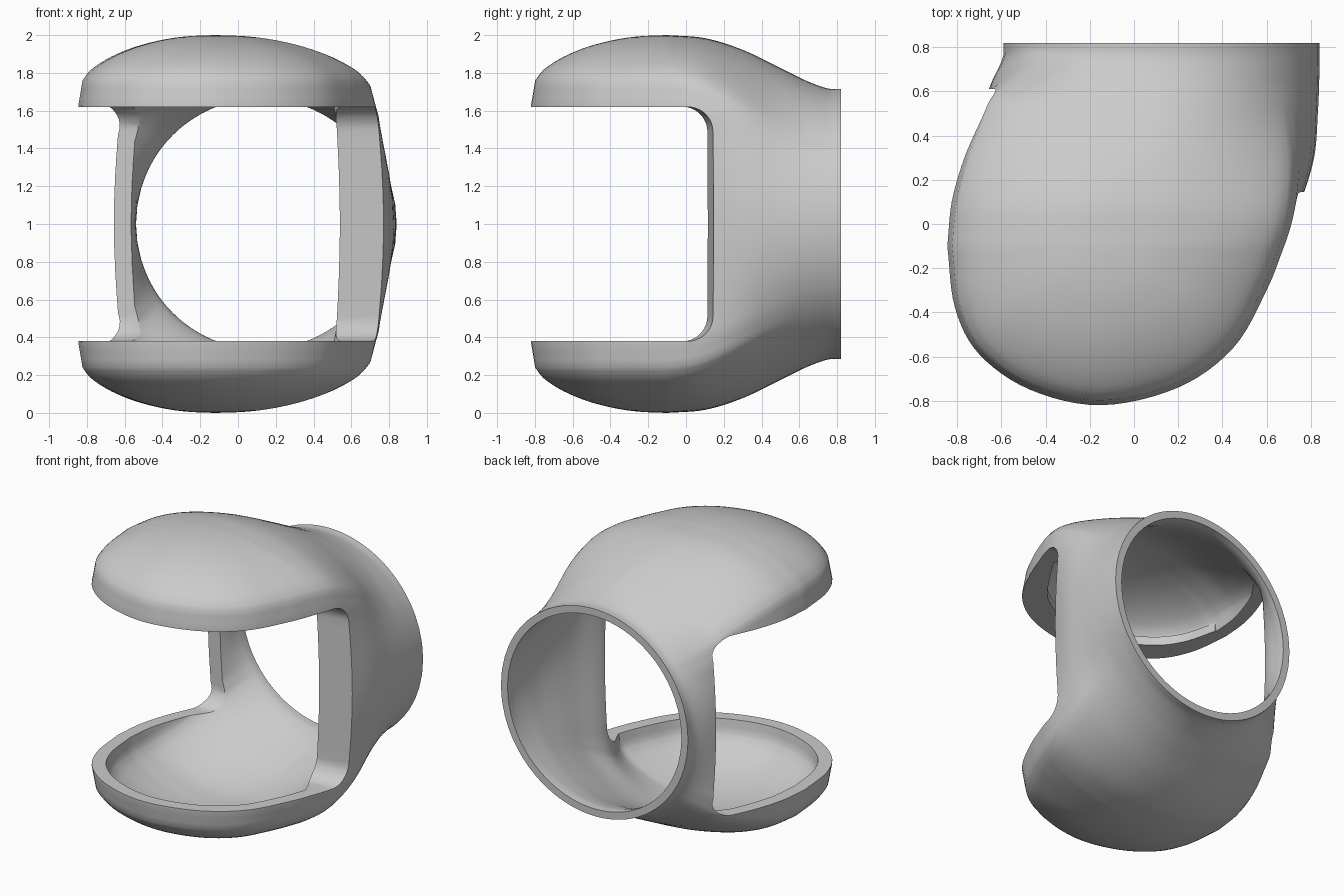
import bpy, bmesh, math
from mathutils import Vector

cube = bpy.data.objects.get("Cube")
if cube:
    bpy.data.objects.remove(cube)

APEX = Vector((-0.12, -0.1))
MID = 1.0


def curve(points, steps):
    """Smooth curve through points of any dimension."""
    p = [Vector(q) for q in points]
    p = [2 * p[0] - p[1]] + p + [2 * p[-1] - p[-2]]
    out = []
    for a, b, c, d in zip(p, p[1:], p[2:], p[3:]):
        for i in range(steps):
            t = i / steps
            out.append(b + (c - a) * (t / 2) + (2 * a - 5 * b + 4 * c - d) * (t * t / 2)
                       + (3 * b - a - 3 * c + d) * (t ** 3 / 2))
    return out + [p[-2]]


def ramp(x, lo, hi):
    t = min(max((x - lo) / (hi - lo), 0), 1)
    return t * t * (3 - 2 * t)


# Dome profile from mid height to the crown: width factor, height factor
PROFILE = ([Vector((1, z)) for z in (0, 0.15, 0.3, 0.42, 0.52, 0.58)]
           + curve([(1, 0.63), (0.97, 0.76)], 3)
           + curve([(0.97, 0.76), (0.91, 0.815), (0.8, 0.87), (0.67, 0.915),
                    (0.53, 0.95), (0.35, 0.98), (0.18, 0.995), (0, 1)], 3)[1:])

# Front half of the plan outline
FRONT = curve([(-0.845, -0.1), (-0.81, -0.38), (-0.7, -0.59), (-0.47, -0.75),
               (-0.15, -0.82), (0.2, -0.74), (0.45, -0.56), (0.6, -0.3),
               (0.68, -0.1)], 6)

# Stations towards the round collar: y, left x, right x, half height
OUTER = [(-0.1, -0.845, 0.68, 1), (0.1, -0.825, 0.755, 0.984), (0.3, -0.775, 0.815, 0.922),
         (0.5, -0.7, 0.832, 0.826), (0.64, -0.645, 0.838, 0.757),
         (0.75, -0.595, 0.84, 0.718), (0.82, -0.59, 0.84, 0.715)]
INNER = [(-0.1, -0.765, 0.59, 0.93), (0.1, -0.745, 0.535, 0.917), (0.3, -0.69, 0.65, 0.857),
         (0.5, -0.615, 0.74, 0.764), (0.64, -0.555, 0.775, 0.7),
         (0.75, -0.542, 0.79, 0.667), (0.82, -0.54, 0.79, 0.665)]


def section(y, left, right, height):
    """Closed loop that turns from the dome shape into a circle."""
    centre = APEX.x + (0.125 - APEX.x) * ramp(y, -0.1, 0.8)

    def spot(k, side, up):
        s, z = PROFILE[k]
        a = math.atan2(z, s)
        # the left side stays upright further back than the right
        roundness = ramp(y, -0.1, 0.66) if side > 0 else ramp(y, 0.53, 0.82)
        s += (math.cos(a) - s) * roundness
        z += (math.sin(a) - z) * roundness
        width = right - centre if side > 0 else centre - left
        return Vector((centre + side * s * width, y, MID + up * z * height))

    top = len(PROFILE) - 1
    return ([spot(k, 1, 1) for k in range(top + 1)]
            + [spot(k, -1, 1) for k in range(top - 1, -1, -1)]
            + [spot(k, -1, -1) for k in range(1, top + 1)]
            + [spot(k, 1, -1) for k in range(top - 1, 0, -1)])


def skin(bm, rows, closed):
    """Quads between consecutive rows of points; returns the vertex rows."""
    grid = [[bm.verts.new(p) for p in row] for row in rows]
    for a, b in zip(grid, grid[1:]):
        n = len(a)
        for i in range(n if closed else n - 1):
            j = (i + 1) % n
            bm.faces.new((a[i], a[j], b[j], b[i]))
    return grid


def scale_at(p, stations, scale):
    """Keeps the ends of the front outline on the first station."""
    if abs(p.y - APEX.y) < 1e-5:
        edge = stations[0][1] if p.x < APEX.x else stations[0][2]
        return (edge - APEX.x) / (p.x - APEX.x)
    return scale


def add_layer(bm, stations, scale):
    height = stations[0][3]
    # Rounded front, upper and lower half
    for up in (1, -1):
        rows = []
        for s, z in PROFILE:
            ring = [APEX + (p - APEX) * (s * scale_at(p, stations, scale)) for p in FRONT]
            rows.append([Vector((q.x, q.y, MID + up * z * height)) for q in ring])
        skin(bm, rows, False)
    # Body running back into the collar
    return skin(bm, [section(*st) for st in curve(stations, 6)], True)[-1]


def new_object(name, bm):
    bmesh.ops.remove_doubles(bm, verts=bm.verts[:], dist=0.0004)
    bmesh.ops.recalc_face_normals(bm, faces=bm.faces[:])
    mesh = bpy.data.meshes.new(name)
    bm.to_mesh(mesh)
    bm.free()
    obj = bpy.data.objects.new(name, mesh)
    bpy.context.collection.objects.link(obj)
    return obj


# Thick shell: outer and inner skin joined by the collar rim
bm = bmesh.new()
rim_out = add_layer(bm, OUTER, 1)
rim_in = add_layer(bm, INNER, 0.89)
for i in range(len(rim_out)):
    j = (i + 1) % len(rim_out)
    bm.faces.new((rim_out[i], rim_out[j], rim_in[j], rim_in[i]))
shell = new_object("open_shell", bm)

# Cutter for the wide front opening, reaching further back on one side
HALF, RADIUS = 0.62, 0.13
bm = bmesh.new()
loops = []
for x, back in ((-1.5, 0.61), (-0.45, 0.61), (0.5, 0.11), (0.8, 0.15), (1.5, 0.15)):
    loop = [Vector((x, -1.5, MID - HALF))]
    for up in (-1, 1):
        arc = [math.radians(a) for a in range(0, 91, 10)]
        pts = [Vector((x, back - RADIUS + RADIUS * math.sin(a),
                       MID + up * (HALF - RADIUS + RADIUS * math.cos(a)))) for a in arc]
        loop += pts if up < 0 else pts[::-1]
    loop.append(Vector((x, -1.5, MID + HALF)))
    loops.append(loop)
grid = skin(bm, loops, True)
bm.faces.new(grid[0])
bm.faces.new(grid[-1])
cutter = new_object("opening_cutter", bm)
cutter.hide_render = True

cut = shell.modifiers.new("front_opening", 'BOOLEAN')
cut.operation = 'DIFFERENCE'
cut.solver = 'EXACT'
cut.object = cutter
bpy.ops.object.select_all(action='DESELECT')
bpy.context.view_layer.objects.active = shell
shell.select_set(True)
bpy.ops.object.modifier_apply(modifier=cut.name)
bpy.data.objects.remove(cutter)

# Flange that widens the lip under the upper dome towards the front
bm = bmesh.new()
low, high = MID + HALF, MID + HALF + 0.06
strips = []
for i, p in enumerate(FRONT):
    reach = 0.87 - 0.13 * math.sin(math.pi * i / (len(FRONT) - 1))
    a, b = APEX + (p - APEX) * 0.9, APEX + (p - APEX) * reach
    strips.append([Vector((q.x, q.y, z)) for q, z in ((a, low), (b, low), (b, high), (a, high))])
grid = skin(bm, strips, True)
bm.faces.new(grid[0])
bm.faces.new(grid[-1])
flange = new_object("upper_lip_flange", bm)

# Plain grey finish
grey = bpy.data.materials.new("plain_grey")
grey.use_nodes = True
colour = (0.6, 0.6, 0.6, 1)
grey.diffuse_color = colour
grey.node_tree.nodes["Principled BSDF"].inputs["Base Color"].default_value = colour
for obj in (shell, flange):
    obj.data.materials.clear()
    obj.data.materials.append(grey)
    obj.select_set(True)
bpy.ops.object.shade_smooth_by_angle(angle=math.radians(35))
